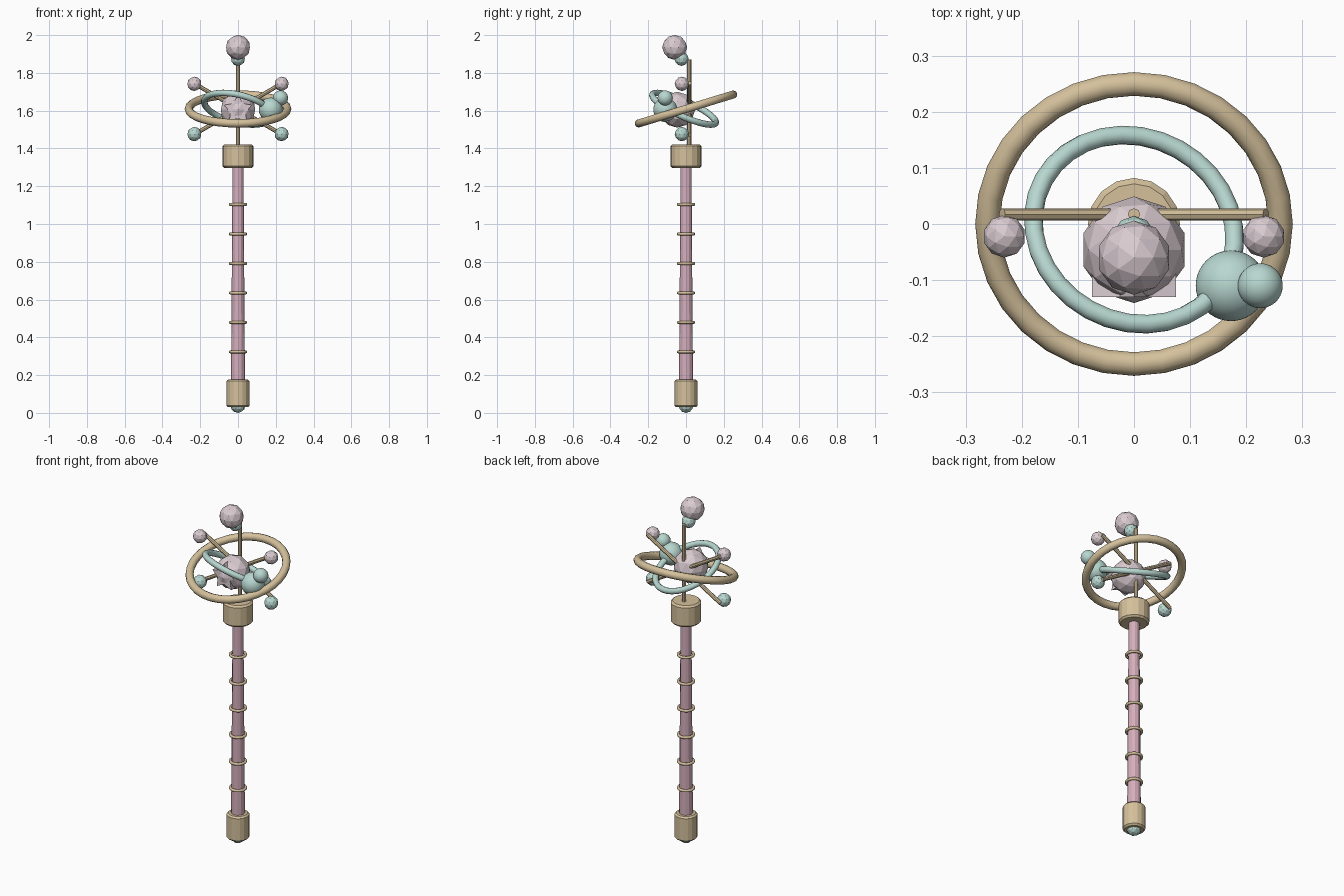
import bpy, bmesh, math
from mathutils import Vector

if "Cube" in bpy.data.objects:
    bpy.data.objects.remove(bpy.data.objects["Cube"])

def mat(name, c):
    m = bpy.data.materials.new(name)
    m.diffuse_color = (*c, 1)
    m.use_nodes = True
    m.node_tree.nodes["Principled BSDF"].inputs["Base Color"].default_value = m.diffuse_color
    return m

GOLD = mat("gold", (0.66, 0.53, 0.33))
PINK = mat("pink", (0.66, 0.42, 0.50))
PALE = mat("pale_pink", (0.70, 0.60, 0.64))
TEAL = mat("teal", (0.48, 0.68, 0.63))

def finish(name, m, smooth=None):
    o = bpy.context.object
    o.name = name
    o.data.materials.append(m)
    if smooth:
        bpy.ops.object.shade_smooth_by_angle(angle=math.radians(smooth))
    return o

def rod(name, a, b, r1, m, r2=None, sides=8, bevel=0, smooth=None):
    a, b = Vector(a), Vector(b)
    d = b - a
    bpy.ops.mesh.primitive_cone_add(vertices=sides, radius1=r1, radius2=r1 if r2 is None else r2,
                                    depth=d.length, location=(a + b) / 2,
                                    rotation=d.to_track_quat('Z', 'Y').to_euler())
    o = finish(name, m, smooth)
    if bevel:
        mod = o.modifiers.new("bevel", 'BEVEL')
        mod.width, mod.segments = bevel, 1
    return o

def gem(name, loc, r, m, sub=2, smooth=None):
    bpy.ops.mesh.primitive_ico_sphere_add(subdivisions=sub, radius=r, location=loc)
    return finish(name, m, smooth)

def ring(name, loc, R, r, m, normal=(0, 0, 1), seg=32, sides=10):
    bpy.ops.mesh.primitive_torus_add(major_segments=seg, minor_segments=sides, major_radius=R,
                                     minor_radius=r, location=loc,
                                     rotation=Vector(normal).to_track_quat('Z', 'Y').to_euler())
    return finish(name, m, 60)

# handle
gem("pommel_gem", (0, 0, 0.04), 0.04, TEAL)
rod("pommel_cap", (0, 0, 0.03), (0, 0, 0.177), 0.061, GOLD, sides=16, bevel=0.009)
rod("shaft", (0, 0, 0.15), (0, 0, 1.31), 0.037, PINK, 0.029, sides=12)
for i in range(6):
    ring(f"grip_ring_{i}", (0, 0, 0.323 + i * 0.156), 0.041, 0.008, GOLD, seg=24, sides=8)
rod("collar", (0, 0, 1.296), (0, 0, 1.422), 0.082, GOLD, sides=16, bevel=0.01)

# head stem and diagonal spokes with end beads
C = Vector((0, 0.017, 1.609))
rod("stem", (0, 0.017, 1.41), (0, 0.017, 1.87), 0.011, GOLD)
for sx in (-1, 1):
    for sz, m in ((-1, TEAL), (1, PALE)):
        rod("spoke", C, C + Vector((sx * 0.235, 0, sz * 0.137)), 0.011, GOLD)
        gem("spoke_bead", (sx * 0.231, -0.022, 1.609 + sz * 0.133), 0.038, m)

# orbit rings
t = math.radians(17)
ring("outer_ring", (0, 0, 1.609), 0.261, 0.022, GOLD, (0, -math.sin(t), math.cos(t)))
ring("inner_ring", (0, -0.01, 1.61), 0.184, 0.017, TEAL, (0.25, 0.45, 1))
gem("orbit_ball", (0.173, -0.11, 1.606), 0.063, TEAL, 4, 60)
gem("orbit_small_ball", (0.225, -0.11, 1.667), 0.04, TEAL, 4, 60)

# core gem with a raised star on its front
gem("core_gem", (0, -0.046, 1.605), 0.095, PALE)
bm = bmesh.new()
vs = []
for i in range(10):
    a = math.pi / 2 + i * math.pi / 5
    r = 0.079 if i % 2 == 0 else 0.042
    vs.append(bm.verts.new((r * math.cos(a), -0.085, 1.605 + r * math.sin(a))))
f = bm.faces.new(vs)
ext = bmesh.ops.extrude_face_region(bm, geom=[f])["geom"]
bmesh.ops.translate(bm, vec=(0, -0.045, 0), verts=[v for v in ext if isinstance(v, bmesh.types.BMVert)])
bmesh.ops.recalc_face_normals(bm, faces=bm.faces)
me = bpy.data.meshes.new("star")
bm.to_mesh(me)
me.materials.append(PALE)
bpy.context.collection.objects.link(bpy.data.objects.new("star", me))

# finial
gem("finial_bead", (0, -0.024, 1.875), 0.038, TEAL)
gem("finial_gem", (0, -0.06, 1.935), 0.066, PALE)
